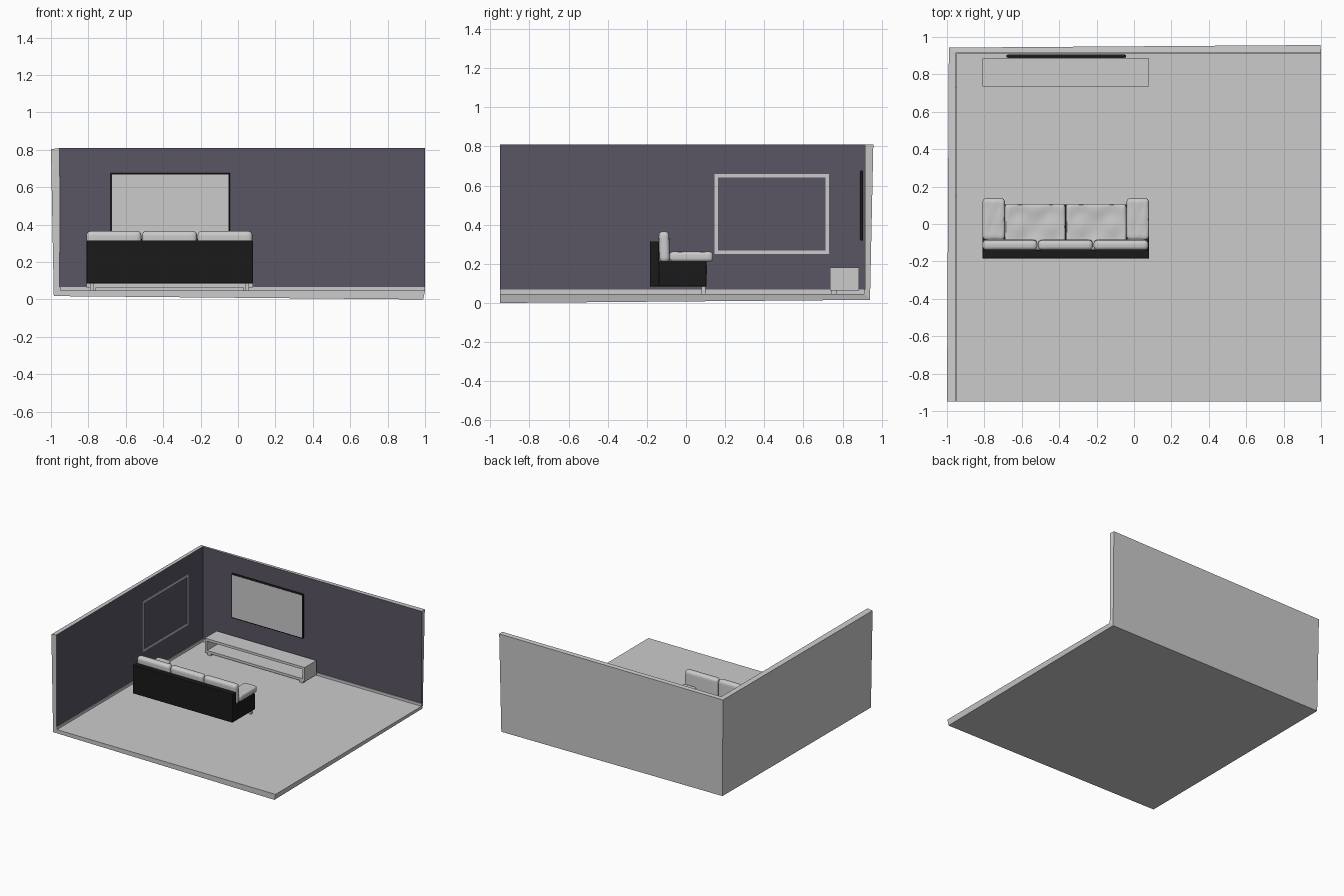
import bpy, bmesh, math
from mathutils import Vector

if "Cube" in bpy.data.objects:
    bpy.data.objects.remove(bpy.data.objects["Cube"])


def material(name, rgb):
    m = bpy.data.materials.new(name)
    m.diffuse_color = (*rgb, 1)
    m.use_nodes = True
    m.node_tree.nodes["Principled BSDF"].inputs["Base Color"].default_value = m.diffuse_color
    return m


PURPLE = material("purple_paint", (0.10, 0.09, 0.125))
BLACK = material("black_leather", (0.01, 0.01, 0.01))


def finish(name, bm, mat=None):
    bmesh.ops.recalc_face_normals(bm, faces=bm.faces[:])
    me = bpy.data.meshes.new(name)
    bm.to_mesh(me)
    bm.free()
    ob = bpy.data.objects.new(name, me)
    bpy.context.collection.objects.link(ob)
    if mat:
        me.materials.append(mat)
    return ob


def box(name, x, y, z, mat=None, bevel=0):
    bm = bmesh.new()
    bmesh.ops.create_cube(bm, size=1)
    for v in bm.verts:
        v.co = [(a[0] + a[1]) / 2 + c * (a[1] - a[0]) for a, c in zip((x, y, z), v.co)]
    ob = finish(name, bm, mat)
    if bevel:
        b = ob.modifiers.new("bevel", 'BEVEL')
        b.width, b.segments = bevel, 3
    return ob


def cushion(name, x, y, z, r, tuft=0, tilt=0):
    """Rounded pillow, with optional buttoned dimples on the top."""
    half = Vector([(a[1] - a[0]) / 2 for a in (x, y, z)])
    bm = bmesh.new()
    bmesh.ops.create_cube(bm, size=2)
    bmesh.ops.subdivide_edges(bm, edges=bm.edges[:], cuts=15, use_grid_fill=True)
    for v in bm.verts:
        p = Vector([math.sin(c * math.pi / 2) for c in v.co])
        q = Vector([a * h for a, h in zip(p, half)])
        core = Vector([max(-(h - r), min(h - r, c)) for c, h in zip(q, half)])
        d = q - core
        if d.length > 1e-6:
            q = core + d.normalized() * r
        if tuft and p.z > 0.99:
            folds = abs(math.sin(3 * p.x + 2 * p.y)) * abs(math.sin(3 * p.x - 2 * p.y))
            q.z -= tuft * (1 - folds) * (1 - p.x ** 4) * (1 - p.y ** 4)
        v.co = q
    for f in bm.faces:
        f.smooth = True
    ob = finish(name, bm)
    ob.location = [(a[0] + a[1]) / 2 for a in (x, y, z)]
    ob.rotation_euler.x = tilt
    return ob


# Room shell: floor and two walls, outer skin slightly skewed
bm = bmesh.new()
pts = dict(
    A=(-.955, -.95, .047), B=(1, -.95, .047), C=(1, .915, .047), D=(-.955, .915, .047),
    E=(-.955, -.95, .81), F=(1, .915, .81), G=(-.955, .915, .81),
    a=(-.985, -.95, .018), b=(.99, -.95, 0), c=(.99, .94, .016), d=(-.98, .935, .022),
    e=(-1, -.95, .803), f=(.997, .957, .81), g=(-.99, .943, .803))
vs = {k: bm.verts.new(p) for k, p in pts.items()}
for word in ("ADGE", "DCFG", "ABCD", "EGge", "GFfg", "aegd", "dgfc", "adcb",
             "abBA", "aAEe", "bcCB", "cfFC"):
    bm.faces.new([vs[k] for k in word])
room = finish("room_shell", bm, material("plain_grey", (0.8, 0.8, 0.8)))
room.data.materials.append(PURPLE)
room.data.polygons[0].material_index = 1
room.data.polygons[1].material_index = 1

# Skirting boards
box("left_skirting", (-.956, -.950), (-.95, .915), (.047, .068))
box("back_skirting", (-.956, 1), (.909, .916), (.047, .068))

# Frame moulding on the left wall
for n, y, z in (("bottom", (.145, .73), (.25, .268)), ("top", (.145, .73), (.642, .66)),
                ("front", (.145, .163), (.268, .642)), ("back", (.712, .73), (.268, .642))):
    box("wall_frame_" + n, (-.956, -.949), y, z)

# Television
box("tv_body", (-.683, -.042), (.889, .905), (.318, .677), BLACK, .006)
box("tv_screen", (-.674, -.051), (.8875, .892), (.327, .668))

# Console: open-fronted box on feet
X, Y, t = (-.81, .08), (.735, .885), .02
box("console_top", X, Y, (.18 - t, .18))
box("console_bottom", X, Y, (.065, .065 + t))
box("console_back", X, (.875, .885), (.065 + t, .18 - t))
for n, x in (("left", -.81), ("right", .08 - t)):
    box(f"console_{n}_side", (x, x + t), Y, (.065 + t, .18 - t))
for n, x in (("left", -.79), ("right", .03)):
    box(f"console_{n}_foot", (x, x + .03), (.74, .77), (.045, .066))

# Sofa frame
box("sofa_back", (-.81, .08), (-.185, -.138), (.085, .315), BLACK, .004)
box("sofa_base", (-.80, .07), (-.15, .105), (.085, .14), BLACK)
for n, x in (("left", (-.81, -.69)), ("right", (-.04, .08))):
    box(f"sofa_{n}_arm", x, (-.14, .105), (.085, .212), BLACK, .004)
    cushion(f"sofa_{n}_arm_cushion", x, (-.085, .138), (.21, .264), .02, .004)
for n, x in (("left", -.79), ("right", .04)):
    box(f"sofa_{n}_leg", (x, x + .02), (.08, .10), (.046, .086))

# Sofa cushions
for i in range(3):
    x = -.81 + i * .297
    cushion(f"back_cushion_{i}", (x, x + .293), (-.138, -.084), (.208, .366), .022,
            tilt=math.radians(2))
for i in range(2):
    x = -.69 + i * .326
    cushion(f"seat_cushion_{i}", (x, x + .323), (-.14, .108), (.138, .205), .018, .012)
